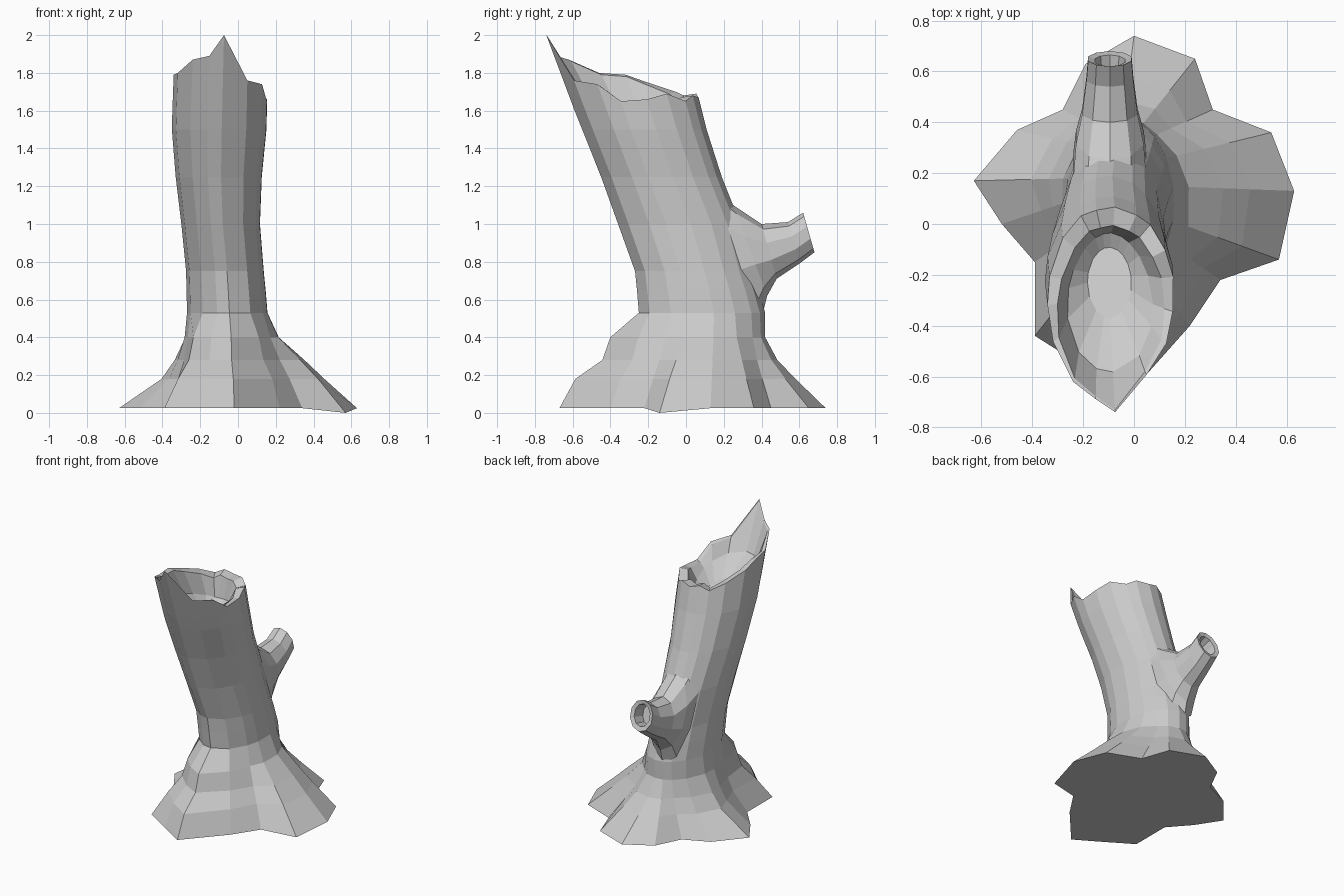
import bpy, bmesh
from math import atan2, sin, cos, pi
from mathutils import Vector

if "Cube" in bpy.data.objects:
    bpy.data.objects.remove(bpy.data.objects["Cube"])

# root outline on the ground, and the broken rim height above each outline point
FOOT = [(0, .74), (.24, .65), (.31, .45), (.54, .36), (.63, .13), (.57, -.14), (.34, -.22),
        (.22, -.40), (-.02, -.67), (-.20, -.56), (-.39, -.44), (-.39, -.15), (-.52, 0),
        (-.63, .17), (-.46, .37), (-.28, .45), (-.19, .63)]
RIM = [1.67, 1.68, 1.65, 1.69, 1.66, 1.65, 1.74, 1.76, 2.0, 1.89, 1.87, 1.80, 1.79,
       1.75, 1.70, 1.66, 1.69]
ANG = [atan2(y, x + .05) for x, y in FOOT]

# leaning trunk section: z, y front, y back, x left, x right
TRUNK = [(0, -.25, .42, -.27, .16), (.55, -.25, .42, -.27, .16), (.75, -.27, .35, -.275, .14),
         (1.0, -.36, .29, -.30, .12), (1.25, -.45, .19, -.33, .13), (1.5, -.55, .11, -.35, .155),
         (1.7, -.63, .06, -.345, .16), (2.0, -.74, -.05, -.33, .16)]


def trunk_point(a, z, wall=0.0, scale=1.0):
    for lo, hi in zip(TRUNK, TRUNK[1:]):
        if z <= hi[0]:
            break
    t = (z - lo[0]) / (hi[0] - lo[0])
    _, yf, yb, xl, xr = [p + (q - p) * t for p, q in zip(lo, hi)]
    rx, ry = ((xr - xl) / 2 - wall) * scale, ((yb - yf) / 2 - wall) * scale
    return Vector(((xl + xr) / 2 + rx * cos(a), (yf + yb) / 2 + ry * sin(a), z))


def root_ring(z, front, right, back, left):
    """Blend from trunk section to root outline, with a weight per side."""
    ring = []
    for a, (x, y) in zip(ANG, FOOT):
        c, s = cos(a), sin(a)
        w = (right if c > 0 else left) * c * c + (back if s > 0 else front) * s * s
        ring.append(trunk_point(a, z).lerp(Vector((x, y, z)), w))
    return ring


def loft(name, rings, cap_start):
    bm = bmesh.new()
    vs = [[bm.verts.new(p) for p in r] for r in rings]
    n = len(vs[0])
    for lo, hi in zip(vs, vs[1:]):
        for i in range(n):
            j = (i + 1) % n
            bm.faces.new((lo[i], lo[j], hi[j], hi[i]))
    bm.faces.new(vs[-1])
    if cap_start:
        bm.faces.new(vs[0][::-1])
    bmesh.ops.recalc_face_normals(bm, faces=bm.faces)
    me = bpy.data.meshes.new(name)
    bm.to_mesh(me)
    bm.free()
    ob = bpy.data.objects.new(name, me)
    bpy.context.collection.objects.link(ob)
    return ob


# trunk with flared roots
rings = [root_ring(.025, 1, 1, 1, 1), root_ring(.18, .8, .64, .5, .38),
         root_ring(.28, .46, .42, .2, .2), root_ring(.40, .36, .13, 0, .05)]
rings[0][5].z = 0
rings += [[trunk_point(a, z) for a in ANG] for z in (.53, .65, .75, 1.0, 1.25, 1.5, 1.6)]
# jagged rim, thin at the front splinter and thick at the back, around a scooped hollow
rings.append([trunk_point(a, z) for a, z in zip(ANG, RIM)])
rings.append([trunk_point(a, z - .01, .04 + .035 * sin(a)) for a, z in zip(ANG, RIM)])
rings.append([trunk_point(a, 1.60 - .08 * sin(a), .09 + .05 * sin(a)) for a in ANG])
rings.append([trunk_point(a, 1.53 - .04 * sin(a), .08, .5) for a in ANG])
loft("trunk", rings, True)

# broken branch stub on the back: top (y, z), bottom (y, z), half width
STUB = [((.08, 1.25), (.40, .50), .15), ((.25, 1.10), (.43, .62), .14),
        ((.40, 1.0), (.48, .71), .115), ((.54, 1.01), (.60, .79), .097),
        ((.62, 1.06), (.68, .85), .09), ((.62, 1.03), (.665, .88), .062),
        ((.54, 1.0), (.58, .86), .05)]
rings = []
for (ty, tz), (by, bz), w in STUB:
    ring = []
    for i in range(10):
        a = 2 * pi * i / 10 + pi / 2
        s = (sin(a) + 1) / 2
        ring.append((-.095 + w * cos(a), by + (ty - by) * s, bz + (tz - bz) * s))
    rings.append(ring)
loft("branch_stub", rings, False)
